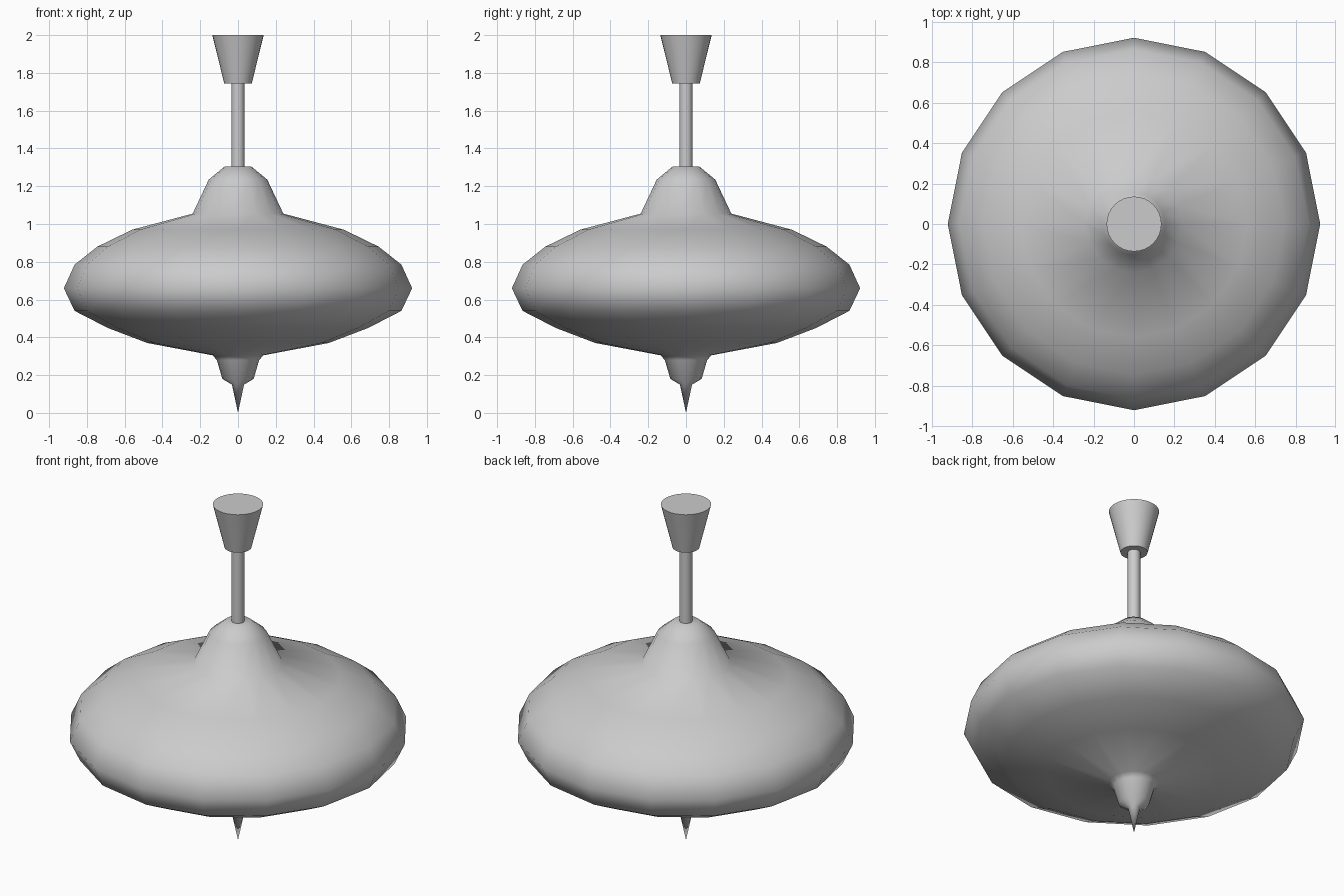
import bpy, bmesh, math

if "Cube" in bpy.data.objects:
    bpy.data.objects.remove(bpy.data.objects["Cube"])


def lathe(name, profile, sides, sharp_angle=None):
    """Revolve an (r, z) profile about z; r = 0 ends become poles, other ends get flat caps."""
    bm = bmesh.new()
    rings = []
    for r, z in profile:
        if r == 0:
            rings.append([bm.verts.new((0, 0, z))] * sides)
        else:
            rings.append([bm.verts.new((r * math.cos(2 * math.pi * i / sides),
                                        r * math.sin(2 * math.pi * i / sides), z))
                          for i in range(sides)])
    for low, high in zip(rings, rings[1:]):
        for i in range(sides):
            j = (i + 1) % sides
            corners = list(dict.fromkeys((low[i], low[j], high[j], high[i])))
            bm.faces.new(corners)
    if profile[0][0] > 0:
        bm.faces.new(rings[0][::-1])
    if profile[-1][0] > 0:
        bm.faces.new(rings[-1])
    bmesh.ops.recalc_face_normals(bm, faces=bm.faces)
    mesh = bpy.data.meshes.new(name)
    bm.to_mesh(mesh)
    bm.free()
    obj = bpy.data.objects.new(name, mesh)
    bpy.context.collection.objects.link(obj)
    bpy.ops.object.select_all(action='DESELECT')
    obj.select_set(True)
    bpy.context.view_layer.objects.active = obj
    if sharp_angle is None:
        bpy.ops.object.shade_smooth()
    else:
        bpy.ops.object.shade_smooth_by_angle(angle=math.radians(sharp_angle))
    return obj


# Spinning body: spike, foot, wide disc and domed neck in one smooth profile
lathe("body", [(0, 0), (0.032, 0.15), (0.083, 0.18), (0.112, 0.28), (0.135, 0.305),
               (0.48, 0.37), (0.69, 0.45), (0.865, 0.54), (0.922, 0.66),
               (0.865, 0.785), (0.745, 0.88), (0.56, 0.97), (0.24, 1.055),
               (0.155, 1.235), (0.07, 1.305), (0, 1.305)], 16)

# Pump rod
lathe("rod", [(0.034, 1.25), (0.034, 1.78)], 32, 40)

# Tapered handle
lathe("handle_knob", [(0.073, 1.745), (0.136, 2.0)], 32, 40)
